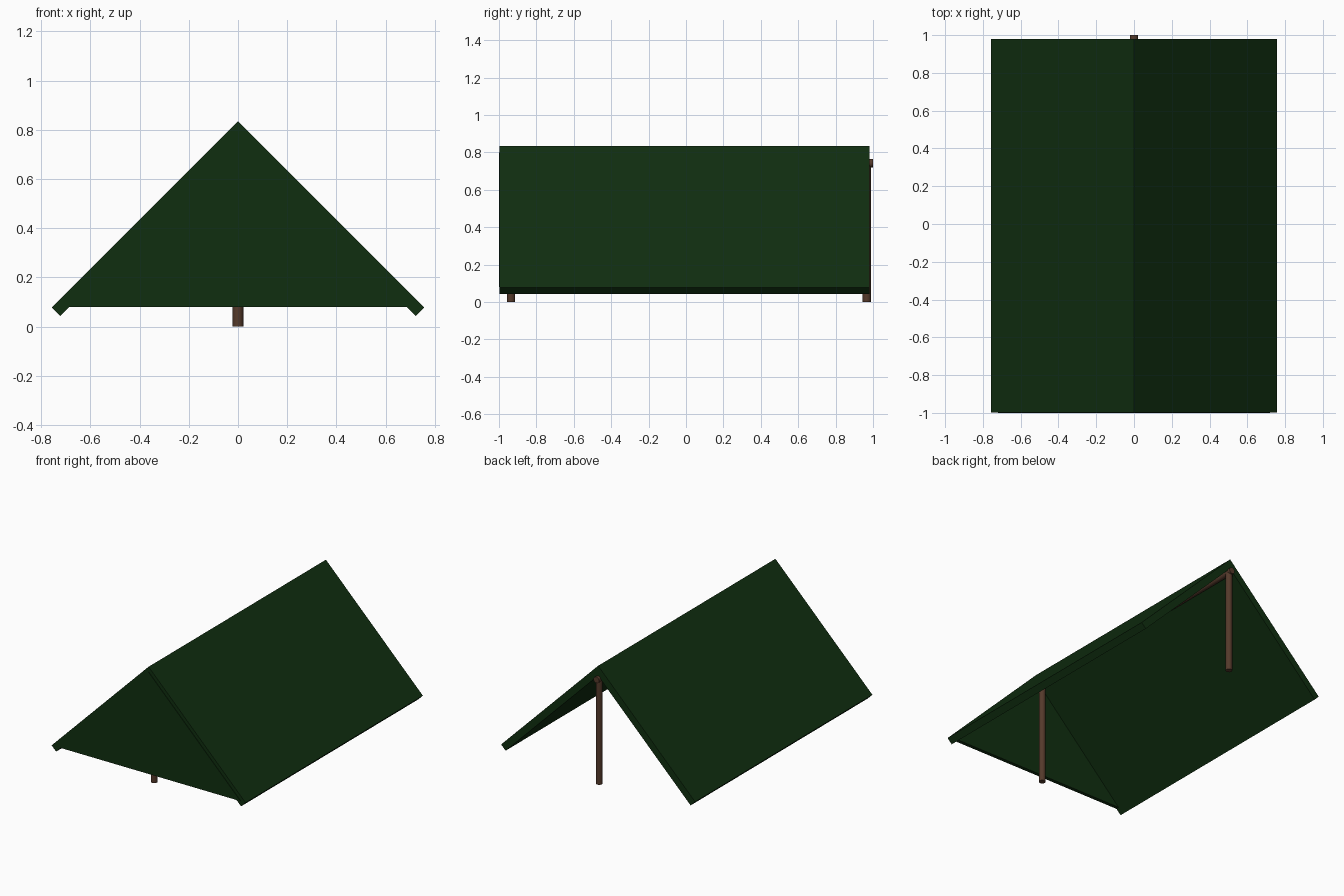
import bpy
from math import pi

cube = bpy.data.objects.get("Cube")
if cube:
    bpy.data.objects.remove(cube, do_unlink=True)


def material(name, rgb):
    mat = bpy.data.materials.new(name)
    mat.use_nodes = True
    mat.diffuse_color = (*rgb, 1)
    bsdf = mat.node_tree.nodes["Principled BSDF"]
    bsdf.inputs["Base Color"].default_value = (*rgb, 1)
    bsdf.inputs["Roughness"].default_value = 0.9
    return mat


canvas = material("dark green canvas", (0.005, 0.028, 0.005))
wood = material("brown wood", (0.09, 0.042, 0.024))


def prism(name, profile, y0, y1, mat):
    """Extrude an (x, z) outline along y."""
    n = len(profile)
    verts = [(x, y, z) for y in (y0, y1) for x, z in profile]
    faces = [tuple(range(n)), tuple(range(2 * n - 1, n - 1, -1))]
    faces += [(i, i + n, (i + 1) % n + n, (i + 1) % n) for i in range(n)]
    mesh = bpy.data.meshes.new(name)
    mesh.from_pydata(verts, [], faces)
    mesh.materials.append(mat)
    obj = bpy.data.objects.new(name, mesh)
    bpy.context.collection.objects.link(obj)
    # make all faces point outward
    bpy.context.view_layer.objects.active = obj
    bpy.ops.object.select_all(action="DESELECT")
    obj.select_set(True)
    bpy.ops.object.mode_set(mode="EDIT")
    bpy.ops.mesh.select_all(action="SELECT")
    bpy.ops.mesh.normals_make_consistent(inside=False)
    bpy.ops.object.mode_set(mode="OBJECT")


def pole(name, length, location, rotation=(0, 0, 0)):
    bpy.ops.mesh.primitive_cylinder_add(vertices=16, radius=0.022, depth=length,
                                        location=location, rotation=rotation)
    obj = bpy.context.object
    obj.name = name
    obj.data.materials.append(wood)
    bpy.ops.object.shade_smooth_by_angle()


# Sloping canvas sheets meeting at the ridge
APEX, INNER, EAVE = 0.835, 0.765, 0.757
for name, s in (("left_canvas", 1), ("right_canvas", -1)):
    outline = [(0, APEX), (s * EAVE, APEX - EAVE),
               (s * (EAVE - 0.035), APEX - EAVE - 0.035), (0, INNER)]
    prism(name, outline, -0.997, 0.98, canvas)

# Closed front wall; the back stays open
prism("front_wall", [(-0.72, 0.08), (0.72, 0.08), (0, 0.8)], -1.0, -0.975, canvas)

# Wooden frame
pole("front_pole", 0.74, (0, -0.935, 0.37))
pole("back_pole", 0.74, (0, 0.967, 0.37))
pole("ridge_pole", 1.96, (0, 0.02, 0.742), (pi / 2, 0, 0))
